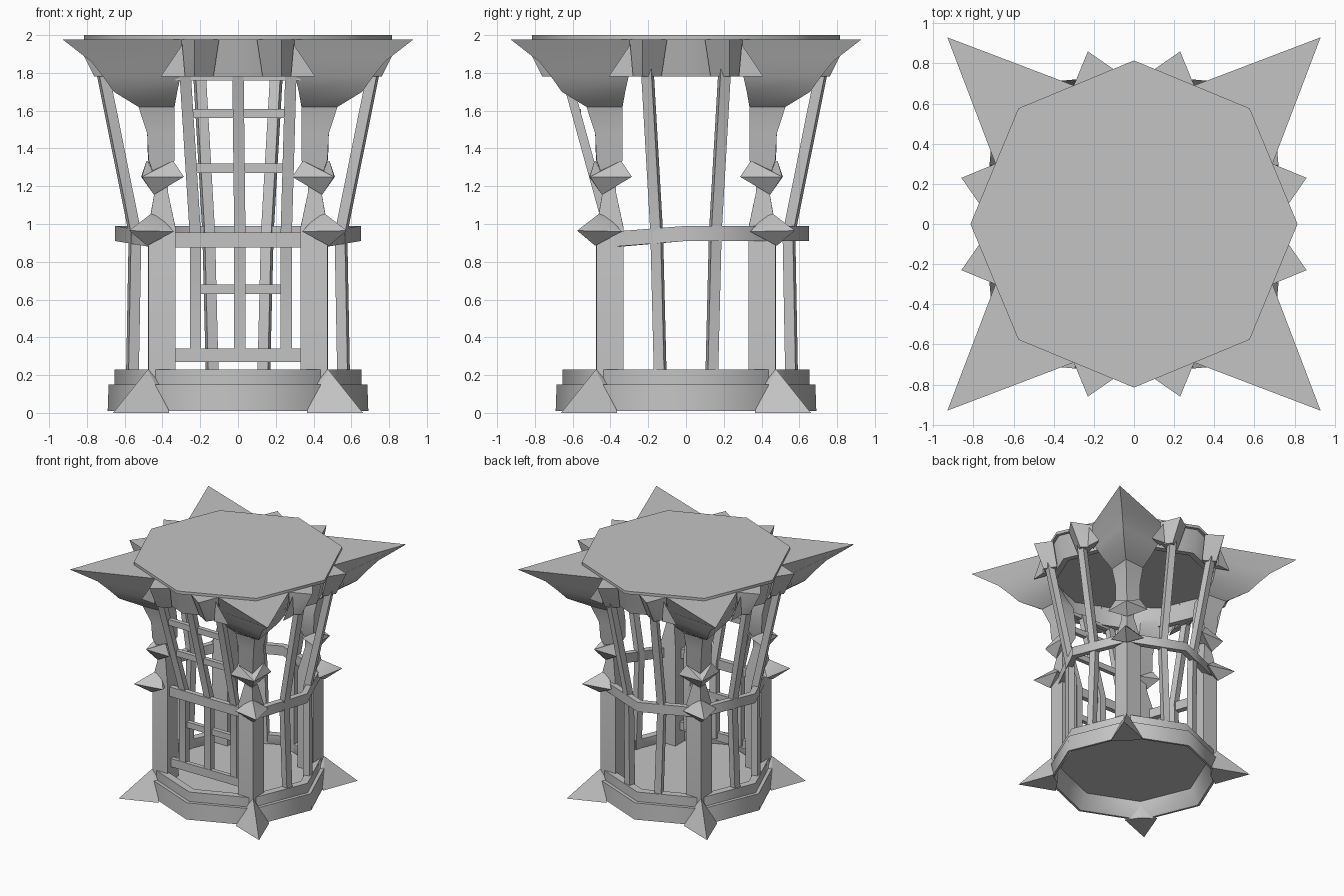
import bpy, bmesh, math
from mathutils import Vector, Matrix

if "Cube" in bpy.data.objects:
    bpy.data.objects.remove(bpy.data.objects["Cube"])

mat = bpy.data.materials.new("stone_grey")
mat.diffuse_color = (0.55, 0.55, 0.55, 1)
mat.use_nodes = True
mat.node_tree.nodes["Principled BSDF"].inputs["Base Color"].default_value = mat.diffuse_color
S = math.sqrt(0.5)


def finish(name, bm, angle=20):
    bmesh.ops.recalc_face_normals(bm, faces=bm.faces)
    me = bpy.data.meshes.new(name)
    bm.to_mesh(me)
    bm.free()
    me.materials.append(mat)
    ob = bpy.data.objects.new(name, me)
    bpy.context.collection.objects.link(ob)
    bpy.ops.object.select_all(action='DESELECT')
    ob.select_set(True)
    bpy.context.view_layer.objects.active = ob
    bpy.ops.object.shade_smooth_by_angle(angle=math.radians(angle))
    return ob


def loft(bm, loops, closed=False):
    """Skin a list of equal-length point loops, capping the ends unless closed."""
    vs = [[bm.verts.new(p) for p in l] for l in loops]
    n = len(vs[0])
    for i in range(len(vs) if closed else len(vs) - 1):
        a, b = vs[i], vs[(i + 1) % len(vs)]
        for j in range(n):
            k = (j + 1) % n
            bm.faces.new((a[j], a[k], b[k], b[j]))
    if not closed:
        bm.faces.new(vs[0])
        bm.faces.new(vs[-1])


def hull(bm, pts):
    vs = [bm.verts.new(p) for p in pts]
    r = bmesh.ops.convex_hull(bm, input=vs)
    junk = [v for v in r["geom_interior"] if isinstance(v, bmesh.types.BMVert)]
    bmesh.ops.delete(bm, geom=junk, context='VERTS')


def corner(r, t, z):
    """Point at outward distance r and sideways offset t on the 45 degree corner."""
    return Vector(((r - t) * S, (r + t) * S, z))


def quarter_turns(bm, turns=(0, 1, 2, 3)):
    """Repeat the geometry around the z axis."""
    src = bm.verts[:] + bm.edges[:] + bm.faces[:]
    for k in turns:
        if k == 0:
            continue
        new = bmesh.ops.duplicate(bm, geom=src)["geom"]
        bmesh.ops.rotate(bm, verts=[v for v in new if isinstance(v, bmesh.types.BMVert)],
                         matrix=Matrix.Rotation(k * math.pi / 2, 3, 'Z'))


def octagon(r, z):
    return [(r * math.cos(i * math.pi / 4), r * math.sin(i * math.pi / 4), z) for i in range(8)]


def rings(name, profile, closed):
    bm = bmesh.new()
    loft(bm, [octagon(r, z) for r, z in profile], closed)
    return finish(name, bm, 50)


# Base hollow underneath, floor, roof
rings("base_ring", [(0.69, 0.01), (0.685, 0.15), (0.655, 0.15), (0.655, 0.23),
                    (0.59, 0.23), (0.59, 0.14), (0.67, 0.01)], True)
rings("floor", [(0.60, 0.135), (0.60, 0.155)], False)
rings("roof_plate", [(0.815, 1.975), (0.815, 2.0)], False)
rings("roof_drum", [(0.74, 1.78), (0.79, 1.98), (0.74, 1.98), (0.69, 1.78)], True)

# Middle hoop, straight and lower across the door side
bm = bmesh.new()
loops = []
for i in range(8):
    if i == 6:
        continue
    a = i * math.pi / 4
    front = i in (5, 7)
    ro, ri, dz = (0.63, 0.57, -0.035) if front else (0.65, 0.60, 0)
    loops.append([(r * math.cos(a), r * math.sin(a), z + dz)
                  for r, z in ((ro, 0.91), (ro, 0.99), (ri, 0.99), (ri, 0.91))])
loft(bm, loops, True)
finish("middle_hoop", bm, 50)

# Corner posts pinched at the crystals and flaring into the roof points:
# z, outer r, side r, side t, inner r
bm = bmesh.new()
levels = [(0.15, 0.67, 0.57, 0.102, 0.467), (0.98, 0.67, 0.57, 0.102, 0.467),
          (1.17, 0.625, 0.575, 0.05, 0.525), (1.25, 0.625, 0.575, 0.05, 0.525),
          (1.34, 0.67, 0.574, 0.1, 0.474), (1.48, 0.68, 0.576, 0.1, 0.474),
          (1.62, 0.745, 0.60, 0.125, 0.49), (1.70, 0.93, 0.655, 0.20, 0.54),
          (1.78, 1.01, 0.68, 0.25, 0.58), (1.86, 1.10, 0.69, 0.27, 0.62),
          (1.978, 1.315, 0.70, 0.276, 0.65)]
loft(bm, [[corner(o, 0, z), corner(s, t, z), corner(n, 0, z), corner(s, -t, z)]
          for z, o, s, t, n in levels])
quarter_turns(bm)
finish("corner_posts", bm, 35)

# Spiked feet
bm = bmesh.new()
hull(bm, [corner(0.935, 0, 0), corner(0.675, 0, 0.23), corner(0.60, 0, 0.23),
          corner(0.645, 0.13, 0), corner(0.645, -0.13, 0), corner(0.62, 0, 0.0)])
quarter_turns(bm)
finish("foot_spikes", bm)

# Spikes on the hoop joints
bm = bmesh.new()
hull(bm, [corner(0.815, 0, 0.965), corner(0.64, 0, 1.06), corner(0.68, 0, 0.885),
          corner(0.61, 0.13, 0.96), corner(0.61, -0.13, 0.96), corner(0.54, 0, 0.96),
          corner(0.60, 0, 1.05)])
quarter_turns(bm)
finish("hoop_spikes", bm, 35)

# Notched crystals higher up the posts
bm = bmesh.new()
for s in (-1, 1):
    hull(bm, [corner(0.565, 0.16 * s, 1.25), corner(0.585, 0.10 * s, 1.335),
              corner(0.72, 0, 1.25), corner(0.645, 0, 1.28), corner(0.63, 0, 1.155),
              corner(0.50, 0, 1.25)])
quarter_turns(bm)
finish("post_crystals", bm)

# Roof brackets with a side fin
bm = bmesh.new()
for s in (-1, 1):
    hull(bm, [(x, y * s, z) for x, y, z in (
        (0.86, 0.23, 1.978), (0.77, 0.10, 1.978), (0.69, 0.30, 1.978), (0.65, 0.2, 1.978),
        (0.76, 0.23, 1.78), (0.70, 0.13, 1.78), (0.68, 0.29, 1.78), (0.65, 0.2, 1.78))])
    hull(bm, [(x, y * s, z) for x, y, z in (
        (0.72, 0.295, 1.95), (0.72, 0.28, 1.78), (0.71, 0.41, 1.78), (0.66, 0.28, 1.78))])
quarter_turns(bm)
finish("roof_brackets", bm)


def bar(bm, path, w, d):
    """Square bar along path; w is sideways and d is outward half size."""
    out = Vector((path[0][0], path[0][1], 0)).normalized()
    side = Vector((-out.y, out.x, 0))
    loft(bm, [[Vector(p) + out * d * a + side * w * b
               for a, b in ((1, -1), (1, 1), (-1, 1), (-1, -1))] for p in path])


# Bent cage bars on the two sides and the back
bm = bmesh.new()
for s in (-1, 1):
    bar(bm, [(0.56, 0.135 * s, 0.14), (0.545, 0.155 * s, 0.95), (0.72, 0.205 * s, 1.82)],
        0.028, 0.028)
quarter_turns(bm, (0, 1, 2))
finish("cage_bars", bm)

# Door grille: uprights bend outward above the hoop
bm = bmesh.new()
for x0, x1 in ((-0.225, -0.28), (0.01, 0.0), (0.255, 0.28)):
    loft(bm, [[(x + a * 0.03, y + b * 0.025, z) for a, b in ((1, -1), (1, 1), (-1, 1), (-1, -1))]
              for x, y, z in ((x0, -0.40, 0.29), (x0, -0.40, 0.93), (x1, -0.64, 1.80))])
finish("door_uprights", bm)

# Door grille rungs: half length, y, bottom, top
bm = bmesh.new()
for h, y, z0, z1 in ((0.34, -0.41, 0.27, 0.34), (0.24, -0.39, 0.63, 0.68),
                     (0.24, -0.495, 1.27, 1.32), (0.25, -0.575, 1.56, 1.61),
                     (0.33, -0.635, 1.76, 1.79)):
    loft(bm, [[(x, y + a * 0.018, z) for a, z in ((-1, z0), (1, z0), (1, z1), (-1, z1))]
              for x in (-h, h)])
finish("door_rungs", bm)
